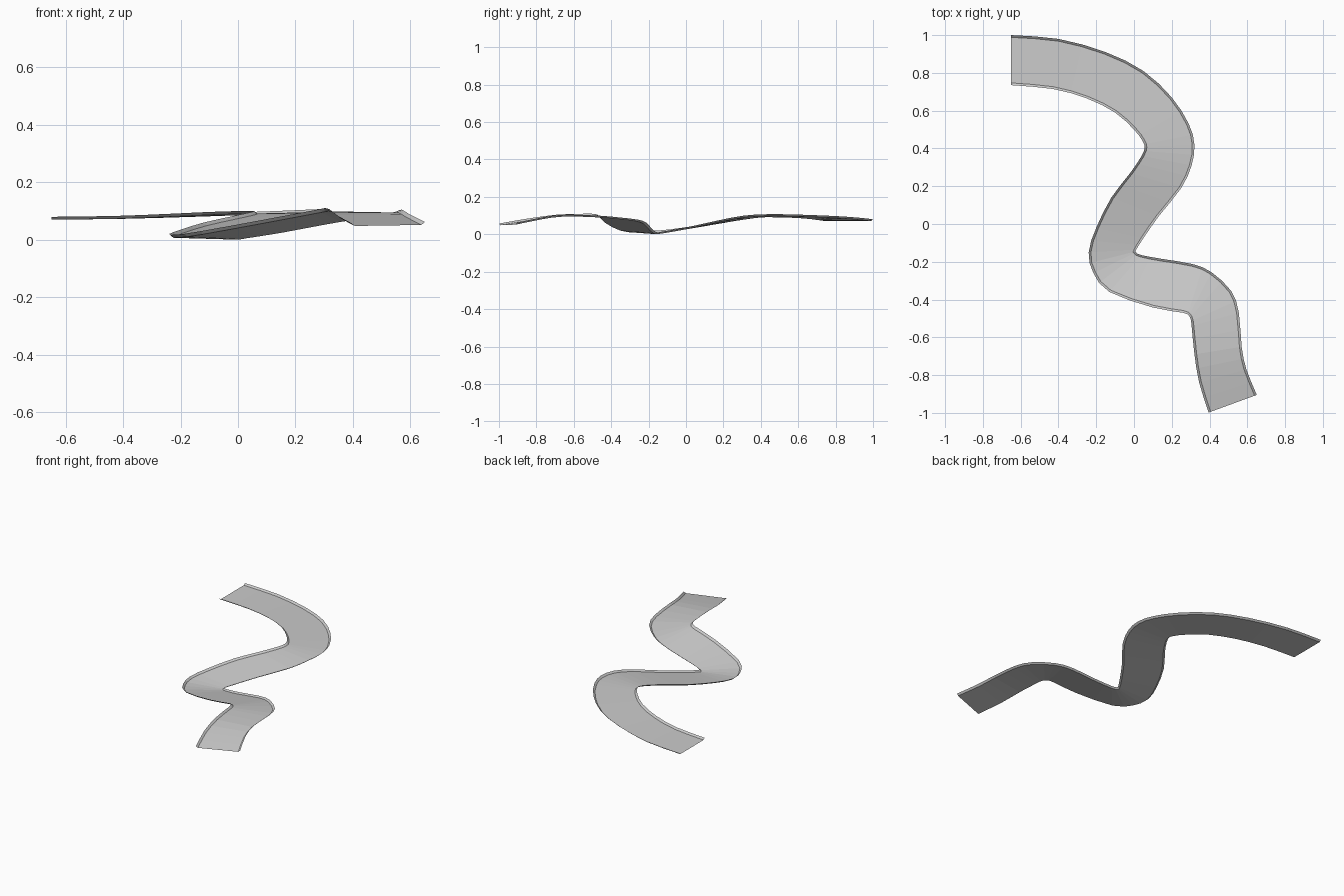
import bpy
from mathutils import Vector

if "Cube" in bpy.data.objects:
    bpy.data.objects.remove(bpy.data.objects["Cube"])

LIP_W, LIP_H, STEPS = 0.012, 0.010, 2

# Cross-sections along the road: left edge x, y, z then right edge x, y, z
STATIONS = [
    (-.65, 1.0, .070, -.65, .735, .070),
    (-.40, .98, .073, -.43, .715, .073),
    (-.15, .91, .080, -.25, .665, .080),
    (.05, .81, .087, -.10, .59, .087),
    (.20, .67, .093, .00, .50, .090),
    (.29, .53, .097, .045, .44, .091),
    (.32, .42, .097, .056, .405, .090),
    (.305, .31, .090, .04, .36, .085),
    (.25, .19, .068, -.02, .27, .072),
    (.13, .04, .035, -.12, .14, .050),
    (.05, -.075, .013, -.20, -.02, .025),
    (.012, -.135, .003, -.24, -.15, .010),
    (.01, -.15, .000, -.215, -.26, .008),
    (.04, -.165, .005, -.13, -.36, .020),
    (.15, -.185, .022, .10, -.442, .062),
    (.31, -.212, .052, .26, -.47, .092),
    (.41, -.255, .068, .29, -.485, .098),
    (.515, -.355, .080, .30, -.505, .100),
    (.555, -.47, .090, .305, -.54, .100),
    (.57, -.65, .095, .32, -.69, .095),
    (.595, -.77, .080, .345, -.84, .075),
    (.65, -.905, .052, .395, -.998, .048),
]


def smooth_path(pts):
    """Catmull-Rom curve through the points."""
    p = [2 * pts[0] - pts[1]] + pts + [2 * pts[-1] - pts[-2]]
    out = []
    for i in range(1, len(p) - 2):
        a, b, c, d = p[i - 1:i + 3]
        for k in range(STEPS):
            t = k / STEPS
            out.append(0.5 * (2 * b + (c - a) * t + (2 * a - 5 * b + 4 * c - d) * t ** 2
                              + (3 * b - a - 3 * c + d) * t ** 3))
    return out + [pts[-1]]


def ribbon(name, left, right, color=None):
    """Flat-shaded strip of quads between two edges, facing up."""
    n = len(left)
    faces = [(i, n + i, n + i + 1, i + 1) for i in range(n - 1)]
    faces = [f[::-1] for f in faces]
    mesh = bpy.data.meshes.new(name)
    mesh.from_pydata(left + right, [], faces)
    if sum(p.normal.z for p in mesh.polygons) < 0:
        mesh.flip_normals()
    ob = bpy.data.objects.new(name, mesh)
    bpy.context.collection.objects.link(ob)
    if color:
        mat = bpy.data.materials.new(name + "_paint")
        mat.diffuse_color = color
        mat.use_nodes = True
        mat.node_tree.nodes["Principled BSDF"].inputs["Base Color"].default_value = mat.diffuse_color
        mesh.materials.append(mat)
    return ob


left = smooth_path([Vector(s[:3]) for s in STATIONS])
right = smooth_path([Vector(s[3:]) for s in STATIONS])

# Road surface, inset from the outer edges
across = [(r - l).normalized() * LIP_W for l, r in zip(left, right)]
road_l = [l + a for l, a in zip(left, across)]
road_r = [r - a for r, a in zip(right, across)]
ribbon("road", road_l, road_r)

# Raised sloping white lips along both sides
up = Vector((0, 0, LIP_H))
white = (0.9, 0.9, 0.9, 1)
ribbon("left_lip", [p + up for p in left], road_l, white)
ribbon("right_lip", road_r, [p + up for p in right], white)
